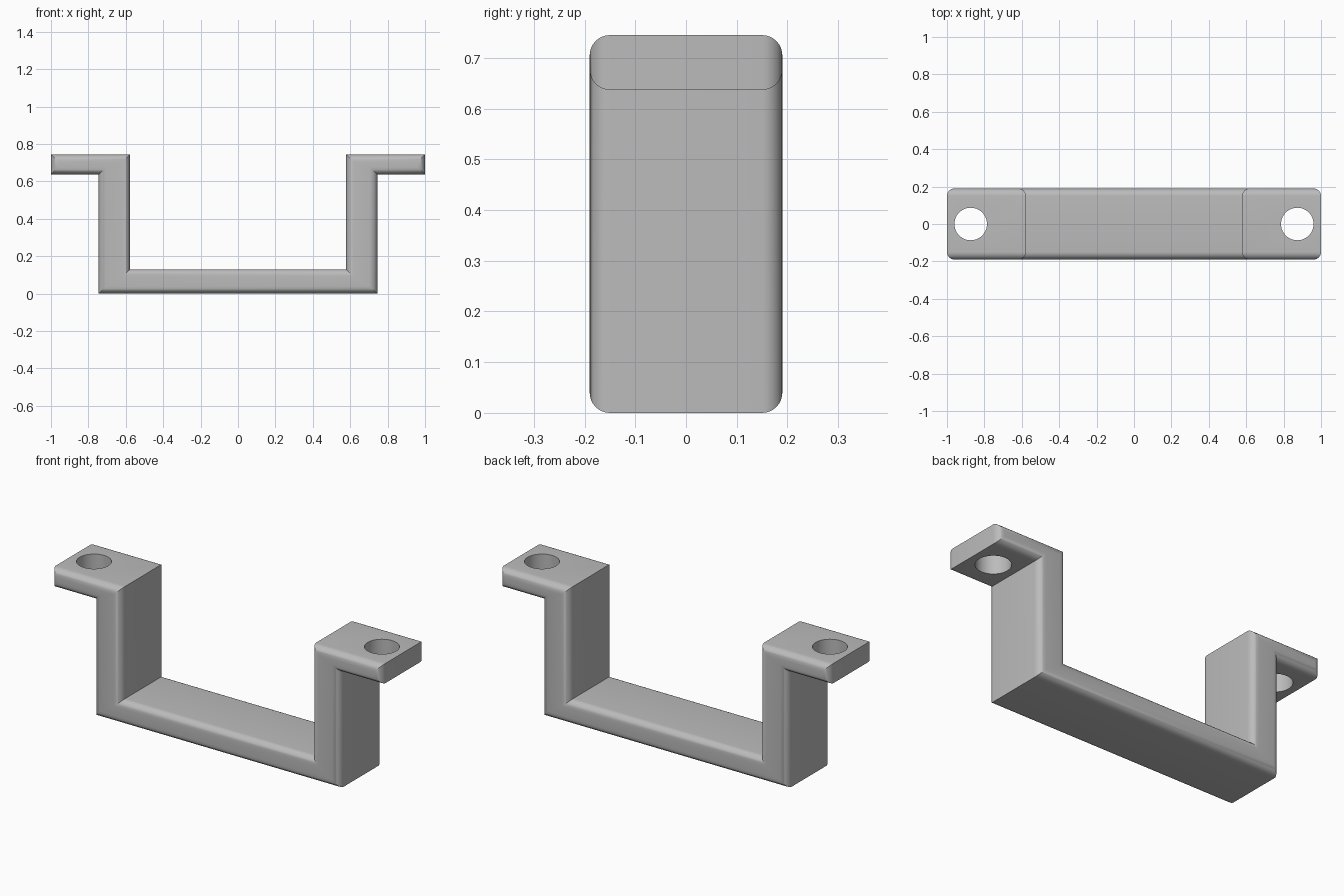
import bpy, bmesh, math

if "Cube" in bpy.data.objects:
    bpy.data.objects.remove(bpy.data.objects["Cube"])

HALF_DEPTH = 0.19
ROUND = 0.04

grey = bpy.data.materials.new("light grey")
grey.diffuse_color = (0.5, 0.5, 0.5, 1)
grey.use_nodes = True
grey.node_tree.nodes["Principled BSDF"].inputs["Base Color"].default_value = grey.diffuse_color

# Right half of the bracket outline, from bottom to inner floor, mirrored below
half = [(0.745, 0), (0.745, 0.637), (1, 0.637), (1, 0.745), (0.578, 0.745), (0.578, 0.13)]
outline = half + [(-x, z) for x, z in reversed(half)]

# Bracket body: extruded outline with rounded front and back rims
bm = bmesh.new()
face = bm.faces.new([bm.verts.new((x, -HALF_DEPTH, z)) for x, z in outline])
ext = bmesh.ops.extrude_face_region(bm, geom=[face])
verts = [v for v in ext["geom"] if isinstance(v, bmesh.types.BMVert)]
bmesh.ops.translate(bm, verts=verts, vec=(0, 2 * HALF_DEPTH, 0))
if not any(f.is_valid and all(v.co.y < 0 for v in f.verts) for f in bm.faces):
    bm.faces.new([v for v in bm.verts if v.co.y < 0])
bmesh.ops.recalc_face_normals(bm, faces=bm.faces)
rims = [e for e in bm.edges if abs(e.verts[0].co.y - e.verts[1].co.y) < 1e-5]
bmesh.ops.bevel(bm, geom=rims, offset=ROUND, offset_type='OFFSET', segments=8,
                profile=0.5, affect='EDGES', clamp_overlap=False)
bmesh.ops.recalc_face_normals(bm, faces=bm.faces)
mesh = bpy.data.meshes.new("bracket")
bm.to_mesh(mesh)
bm.free()
mesh.materials.append(grey)
bracket = bpy.data.objects.new("bracket", mesh)
bpy.context.collection.objects.link(bracket)

# Screw holes through both flanges
for side in (-1, 1):
    bpy.ops.mesh.primitive_cylinder_add(vertices=64, radius=0.087, depth=0.4,
                                        location=(side * 0.873, 0, 0.69))
    cutter = bpy.context.object
    cutter.name = "hole_cutter"
    cutter.hide_render = True
    cutter.data.materials.append(grey)
    cut = bracket.modifiers.new("screw_hole", 'BOOLEAN')
    cut.operation = 'DIFFERENCE'
    cut.solver = 'EXACT'
    cut.object = cutter
    bpy.ops.object.select_all(action='DESELECT')
    bpy.context.view_layer.objects.active = bracket
    bracket.select_set(True)
    bpy.ops.object.modifier_apply(modifier=cut.name)
    bpy.data.objects.remove(cutter)

bpy.ops.object.shade_smooth_by_angle(angle=math.radians(30))
